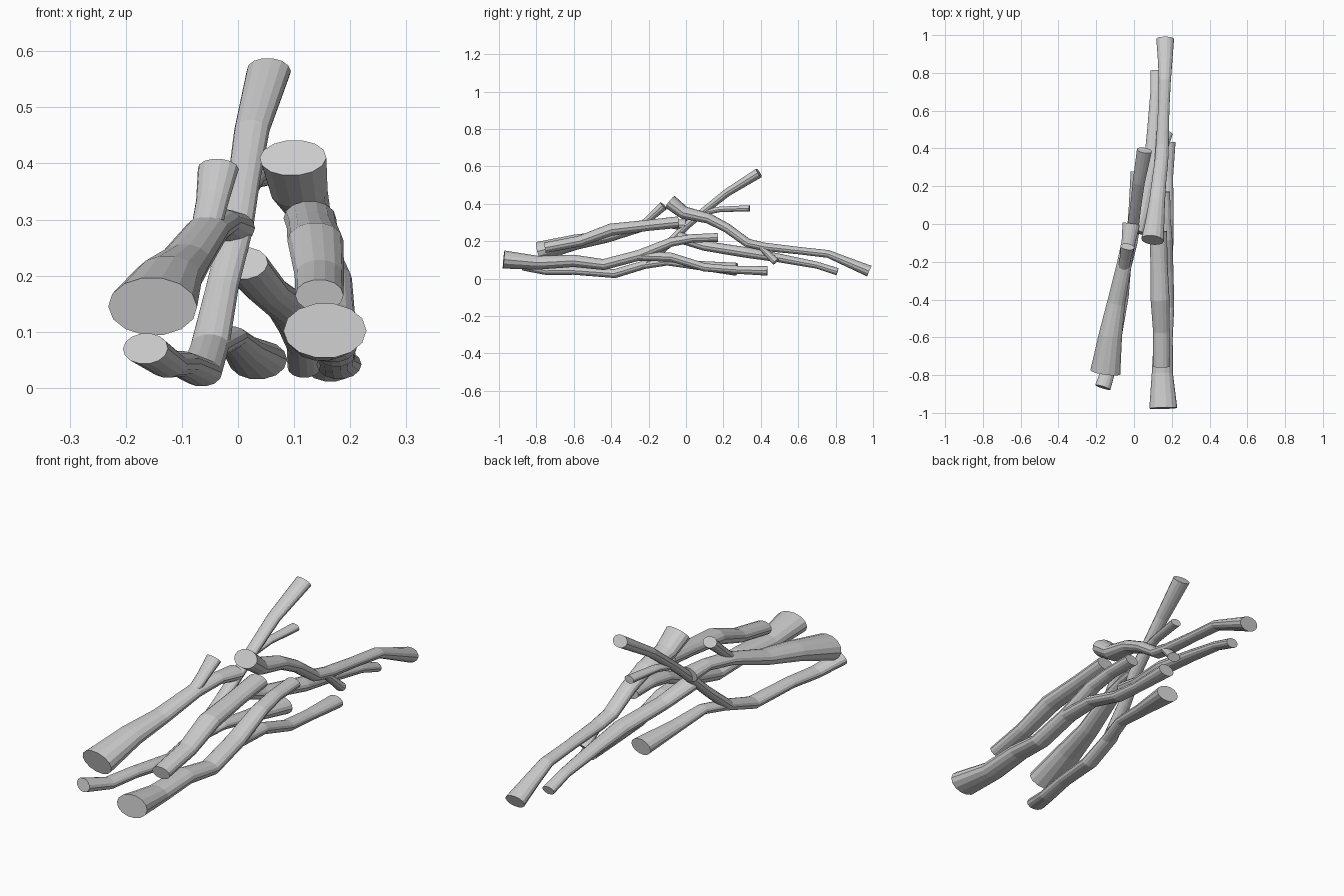
import bpy, bmesh, math
from mathutils import Vector

SIDES = 14
FLAT = 0.67   # sticks are flatter than they are wide


def stick(name, pts):
    """Flat-faced capped tube through (x, y, z, half_width) points."""
    bm = bmesh.new()
    pos = [Vector(p[:3]) for p in pts]
    rings = []
    for i, p in enumerate(pos):
        t = (pos[min(i + 1, len(pos) - 1)] - pos[max(i - 1, 0)]).normalized()
        side = t.cross(Vector((0, 0, 1))).normalized()
        up = side.cross(t)
        r = pts[i][3]
        rings.append([bm.verts.new(p + side * r * math.cos(a) + up * r * FLAT * math.sin(a))
                      for a in (2 * math.pi * k / SIDES for k in range(SIDES))])
    for a, b in zip(rings, rings[1:]):
        for k in range(SIDES):
            n = (k + 1) % SIDES
            bm.faces.new((a[k], a[n], b[n], b[k]))
    bm.faces.new(rings[0])
    bm.faces.new(rings[-1])
    bmesh.ops.recalc_face_normals(bm, faces=bm.faces)
    me = bpy.data.meshes.new(name)
    bm.to_mesh(me)
    bm.free()
    ob = bpy.data.objects.new(name, me)
    bpy.context.collection.objects.link(ob)


# upper left stick with its short stub
stick("left_stick", [(-.152, -.785, .145, .08), (-.125, -.59, .195, .062), (-.095, -.42, .225, .048),
                     (-.055, -.23, .28, .04), (-.03, -.10, .295, .036), (-.015, 0, .285, .046)])
stick("left_stub", [(-.055, -.23, .29, .028), (-.045, -.18, .335, .03), (-.035, -.12, .39, .037)])

# long low stick that bends up to the highest tip
stick("tall_stick", [(-.165, -.865, .07, .042), (-.125, -.74, .042, .036), (-.10, -.6, .043, .034),
                     (-.065, -.38, .027, .037), (-.05, -.22, .075, .035), (-.028, -.1, .18, .03),
                     (-.003, 0, .28, .03), (.01, .1, .365, .029), (.025, .22, .46, .032),
                     (.055, .39, .565, .04)])
stick("tall_stick_twig", [(.01, .08, .35, .024), (.025, .18, .37, .022), (.045, .34, .376, .025)])
stick("tall_stick_low_fork", [(-.05, -.24, .07, .032), (-.012, -.1, .09, .03), (.008, .07, .07, .037),
                              (.035, .27, .05, .053)])

# lower right stick, forking in two
stick("right_stick", [(.155, -.975, .102, .074), (.15, -.79, .085, .056), (.155, -.6, .095, .05),
                      (.168, -.44, .075, .045), (.165, -.25, .125, .044), (.165, -.08, .195, .038),
                      (.16, .03, .215, .034), (.155, .17, .22, .036)])
stick("right_stick_low_fork", [(.165, -.26, .122, .042), (.172, -.08, .115, .036),
                               (.175, .1, .06, .034), (.175, .25, .048, .032), (.18, .435, .042, .04)])

# upper right stick
stick("upper_right_stick", [(.145, -.755, .165, .043), (.145, -.57, .2, .044), (.138, -.4, .262, .05),
                            (.132, -.2, .285, .045), (.128, -.04, .302, .047)])

# long top stick running to the back, with a twig
stick("back_stick", [(.098, -.085, .41, .06), (.108, -.01, .352, .052), (.122, .12, .322, .042),
                     (.132, .22, .27, .038), (.145, .33, .19, .036), (.15, .42, .17, .034),
                     (.157, .6, .15, .03), (.163, .76, .132, .032), (.165, .86, .09, .038),
                     (.165, .98, .04, .047)])
stick("back_stick_twig", [(.155, .4, .17, .024), (.165, .44, .13, .026), (.175, .48, .09, .03)])

# middle stick under the back stick
stick("middle_stick", [(.01, -.04, .222, .045), (.05, .1, .175, .04), (.095, .32, .14, .043),
                       (.105, .5, .11, .035), (.115, .7, .072, .028), (.118, .81, .037, .03)])
